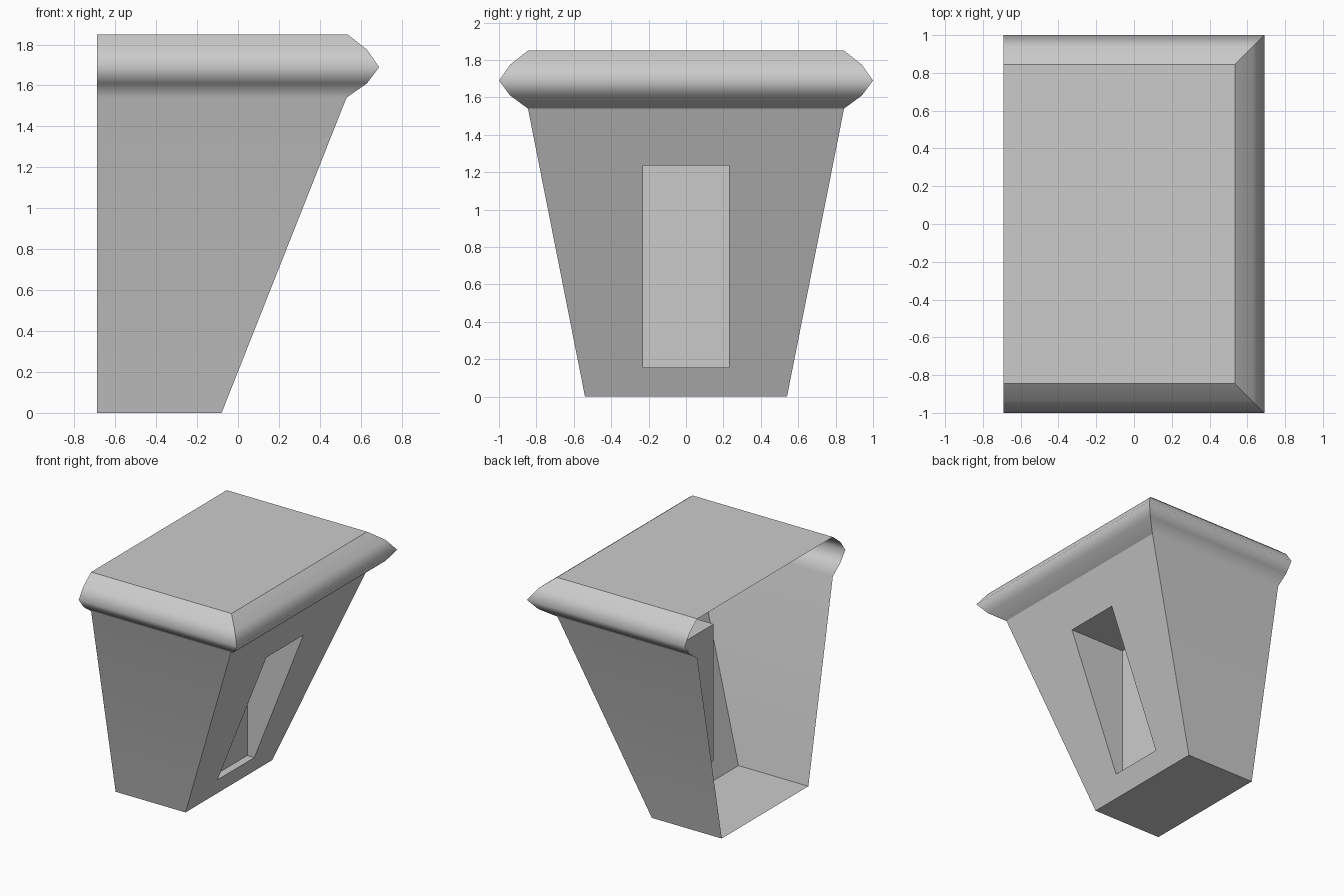
import bpy
import bmesh

old = bpy.data.objects.get("Cube")
if old:
    bpy.data.objects.remove(old, do_unlink=True)

BACK = -0.69
SEAM, TOP = 1.54, 1.85

# One plain stone colour
stone = bpy.data.materials.new("grey stone")
stone.use_nodes = True
grey = (0.6, 0.6, 0.6, 1)
stone.diffuse_color = grey
stone.node_tree.nodes["Principled BSDF"].inputs["Base Color"].default_value = grey


def ring(bm, x, y, z):
    """Three-sided outline, open towards the wall."""
    return [bm.verts.new(p) for p in
            ((BACK, -y, z), (x, -y, z), (x, y, z), (BACK, y, z))]


def strip(bm, low, high, sides=(0, 1, 2)):
    for i in sides:
        bm.faces.new((low[i], low[i + 1], high[i + 1], high[i]))


def slope_x(z):
    return -0.08 + 0.61 * z / SEAM


bm = bmesh.new()

# Tapered body and rolled rim, lofted upwards as one open shell
foot = ring(bm, slope_x(0), 0.54, 0)
seam = ring(bm, slope_x(SEAM), 0.845, SEAM)
strip(bm, foot, seam, (0, 2))
bm.faces.new(foot[::-1])
low = seam
for out, z in ((0.095, 1.61), (0.155, 1.69), (0.095, 1.775), (0, TOP)):
    high = ring(bm, 0.535 + out, 0.845 + out, z)
    strip(bm, low, high)
    low = high
bm.faces.new(low)

# Sloping face around the niche, then the niche walls and upright panel
corners = ((-0.23, 0.155), (0.23, 0.155), (0.23, 1.235), (-0.23, 1.235))
outer = [foot[1], foot[2], seam[2], seam[1]]
mouth = [bm.verts.new((slope_x(z), y, z)) for y, z in corners]
panel = [bm.verts.new((-0.08, y, z)) for y, z in corners]
for a, b in ((outer, mouth), (mouth, panel)):
    for i in range(4):
        j = (i + 1) % 4
        bm.faces.new((a[i], a[j], b[j], b[i]))
bm.faces.new(panel)

# Smooth only along the rolled rim; keep every other edge crisp
for f in bm.faces:
    f.smooth = True
for e in bm.edges:
    a, b = (v.co for v in e.verts)
    level = abs(a.z - b.z) < 0.001
    on_rim = SEAM - 0.01 < a.z < TOP - 0.01
    sloped_seam = a.z < SEAM + 0.01 and min(a.x, b.x) > 0
    e.smooth = level and on_rim and not sloped_seam

mesh = bpy.data.meshes.new("wall_bracket")
bm.to_mesh(mesh)
bm.free()
mesh.materials.append(stone)
bracket = bpy.data.objects.new("wall_bracket", mesh)
bpy.context.collection.objects.link(bracket)

# Large flat faces keep their own normals
weighted = bracket.modifiers.new("flat_body", "WEIGHTED_NORMAL")
weighted.keep_sharp = True
